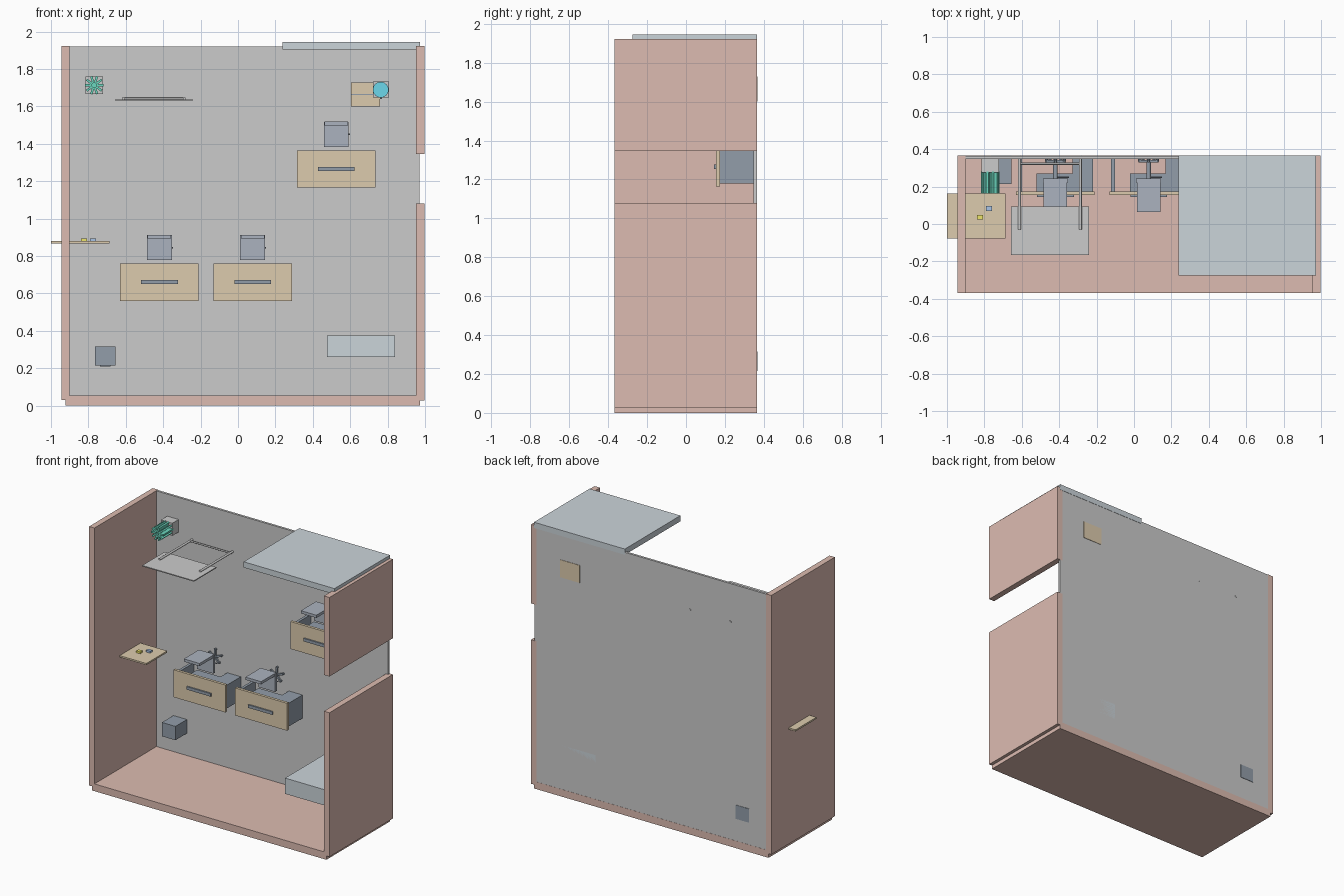
import bpy, math

if "Cube" in bpy.data.objects:
    bpy.data.objects.remove(bpy.data.objects["Cube"])

COL = {
    "wall": (0.72, 0.50, 0.44), "wood": (0.72, 0.60, 0.42), "floor": (0.62, 0.63, 0.65),
    "slab": (0.60, 0.66, 0.70), "dark": (0.29, 0.34, 0.40), "chair": (0.41, 0.45, 0.52),
    "light": (0.68, 0.69, 0.69), "green": (0.15, 0.68, 0.52), "blue": (0.15, 0.68, 0.83),
    "yellow": (0.85, 0.78, 0.15), "pinblue": (0.40, 0.56, 0.80),
}
MATS = {}
for key, c in COL.items():
    MATS[key] = bpy.data.materials.new(key)
    MATS[key].diffuse_color = (*c, 1)


def box(name, mat, x, y, z):
    """Box from (min, max) ranges on each axis."""
    bpy.ops.mesh.primitive_cube_add(size=1)
    o = bpy.context.object
    o.name = name
    for v in o.data.vertices:
        v.co = [(r[0] if c < 0 else r[1]) for c, r in zip(v.co, (x, y, z))]
    o.data.materials.append(MATS[mat])
    return o


def rod(name, mat, axis, p, r, a, b, n=16):
    """Cylinder along one axis from a to b; p holds the other coordinates."""
    loc = list(p)
    loc["xyz".index(axis)] = (a + b) / 2
    rot = {"x": (0, math.pi / 2, 0), "y": (math.pi / 2, 0, 0), "z": (0, 0, 0)}[axis]
    bpy.ops.mesh.primitive_cylinder_add(vertices=n, radius=r, depth=b - a, location=loc, rotation=rot)
    o = bpy.context.object
    o.name = name
    o.data.materials.append(MATS[mat])
    bpy.ops.object.shade_smooth_by_angle()
    return o


# Room shell: back panel and walls with a gap on the right
FULL = (-0.368, 0.365)
box("back_panel", "floor", (-0.92, 0.97), (0.347, 0.364), (0.03, 1.92))
box("left_wall", "wall", (-0.945, -0.902), FULL, (0.03, 1.922))
box("bottom_wall", "wall", (-0.923, 0.972), FULL, (0, 0.053))
box("lower_right_wall", "wall", (0.952, 0.996), FULL, (0.028, 1.08))
box("upper_right_wall", "wall", (0.952, 0.996), FULL, (1.345, 1.922))
box("top_slab", "slab", (0.238, 0.972), (-0.275, 0.366), (1.903, 1.945))
box("low_block", "slab", (0.475, 0.84), (-0.135, 0.364), (0.26, 0.375))


def desk(i, cx, cz):
    def part(n, m, x, y, z):
        box(f"desk_{i}_{n}", m, (cx + x[0], cx + x[1]), y, (cz + z[0], cz + z[1]))
    part("top", "wood", (-0.21, 0.21), (0.155, 0.175), (-0.1, 0.1))
    part("keyboard", "dark", (-0.098, 0.098), (0.145, 0.156), (-0.011, 0.011))
    part("side_panel", "dark", (-0.2, -0.18), (0.174, 0.348), (-0.085, 0.085))
    part("pedestal", "dark", (0.09, 0.2), (0.174, 0.348), (-0.085, 0.085))
    part("modesty_panel", "dark", (-0.1, 0.092), (0.174, 0.27), (0.07, 0.085))


def chair(i, cx, cz):
    def part(n, m, x, y, z):
        box(f"chair_{i}_{n}", m, (cx + x[0], cx + x[1]), y, (cz + z[0], cz + z[1]))
    part("seat", "chair", (-0.066, 0.066), (0.222, 0.243), (-0.066, 0.066))
    part("backrest", "chair", (-0.063, 0.063), (0.065, 0.24), (0.048, 0.068))
    rod(f"chair_{i}_column", "dark", "y", (cx, 0, cz), 0.012, 0.24, 0.345)
    rod(f"chair_{i}_lever", "dark", "x", (cx, 0.25, cz), 0.004, cx + 0.01, cx + 0.073, 8)
    # star base with feet
    for k in range(5):
        a = math.pi / 2 + k * math.tau / 5
        dx, dz = math.cos(a), math.sin(a)
        leg = box(f"chair_{i}_base_leg", "dark", (0, 0.055), (-0.006, 0.006), (-0.006, 0.006))
        leg.location = (cx, 0.335, cz)
        leg.rotation_euler = (0, -a, 0)
        rod(f"chair_{i}_foot", "dark", "y", (cx + dx * 0.05, 0, cz + dz * 0.05), 0.008, 0.333, 0.352, 8)


for i, (x, z) in enumerate([(-0.42, 0.66), (0.078, 0.66), (0.525, 1.265)], 1):
    desk(i, x, z)
    chair(i, x, z + 0.185)

# Presentation board on two posts with a cross bar
box("board", "light", (-0.658, -0.24), (-0.166, 0.093), (1.63, 1.637))
for x in (-0.613, -0.287):
    rod("board_post", "light", "y", (x, 0, 1.641), 0.008, -0.03, 0.367)
rod("board_cross_bar", "light", "x", (0, 0.322, 1.641), 0.006, -0.613, -0.287)

# Pin board through the left wall
box("pin_board", "wood", (-1.0, -0.687), (-0.077, 0.164), (0.867, 0.879))
for n, m, x, y in (("yellow_note", "yellow", -0.823, 0.036), ("blue_note", "pinblue", -0.775, 0.082)):
    box(n, m, (x - 0.016, x + 0.016), (y - 0.013, y + 0.013), (0.878, 0.893))

# Plant: square pot with radial upright blades
px, pz = -0.769, 1.713
box("plant_pot", "light", (px - 0.046, px + 0.046), (0.275, 0.348), (pz - 0.046, pz + 0.046))
rod("plant_stem", "green", "y", (px, 0, pz), 0.02, 0.18, 0.278, 10)
for k in range(10):
    blade = box("plant_leaf", "green", (0.012, 0.05), (-0.058, 0.058), (-0.006, 0.006))
    blade.location = (px, 0.222, pz)
    blade.rotation_euler = (0, k * math.tau / 10, 0)

# Cabinet with two doors, and water cooler
box("cabinet", "wood", (0.603, 0.76), (0.19, 0.367), (1.6, 1.728))
box("cabinet_seam", "dark", (0.605, 0.758), (0.187, 0.192), (1.662, 1.666))
box("cooler_body", "light", (0.721, 0.806), (0.12, 0.348), (1.647, 1.732))
rod("cooler_bottle", "blue", "y", (0.763, 0, 1.689), 0.042, 0.02, 0.122, 24)
box("cooler_tap", "dark", (0.758, 0.77), (0.16, 0.175), (1.638, 1.65))

# Small bin with a lower handle
box("bin", "dark", (-0.765, -0.656), (0.215, 0.367), (0.215, 0.316))
box("bin_handle", "dark", (-0.738, -0.682), (0.24, 0.25), (0.209, 0.217))

for m in bpy.data.materials:
    if m.users and not m.is_grease_pencil:
        m.use_nodes = True
        m.node_tree.nodes["Principled BSDF"].inputs["Base Color"].default_value = m.diffuse_color
